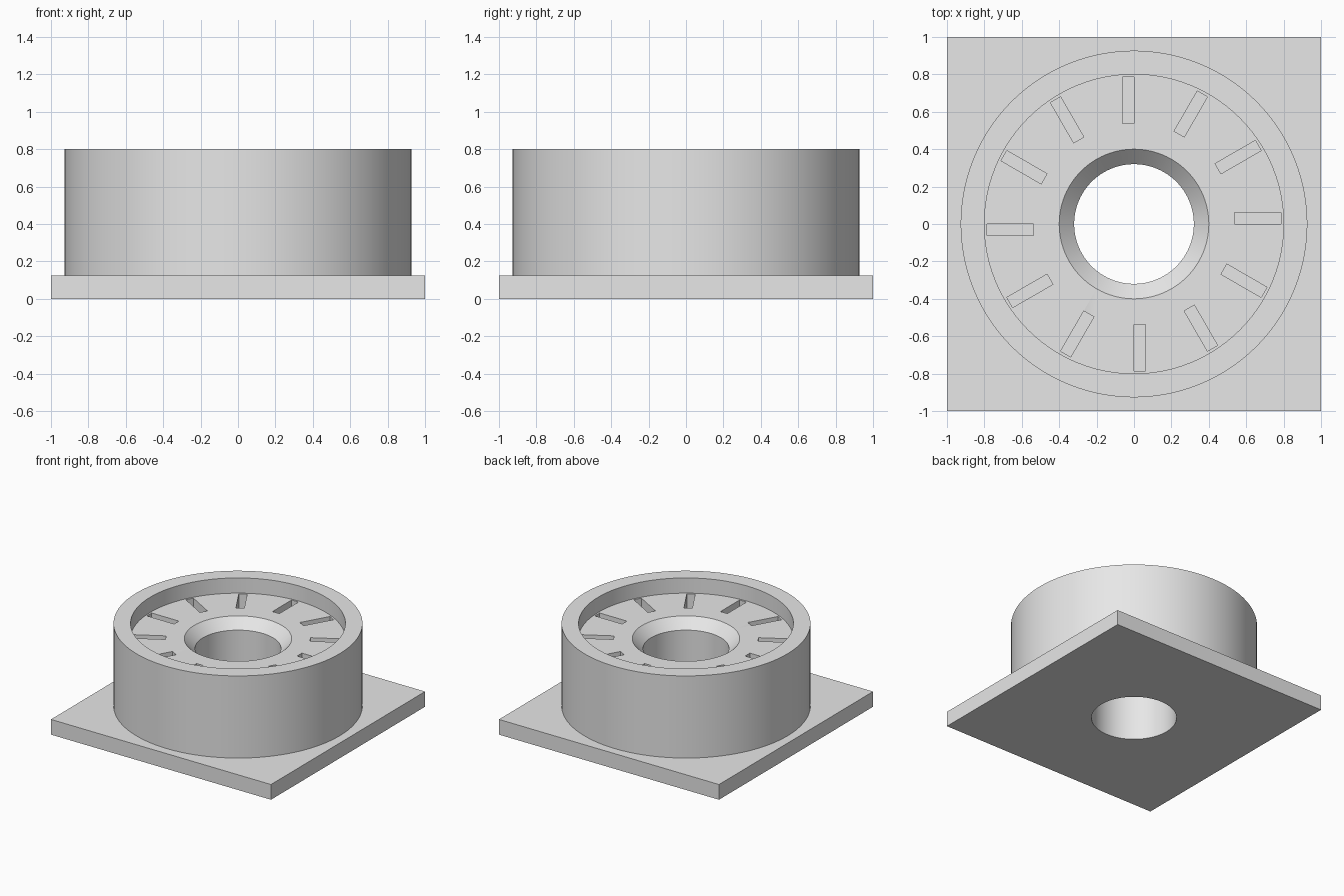
import bpy, bmesh, math
from mathutils import Matrix, Vector

cube = bpy.data.objects.get("Cube")
if cube:
    bpy.data.objects.remove(cube, do_unlink=True)

SEGMENTS = 96
BORE, WALL, RECESS = 0.32, 0.927, 0.8
PLATE_TOP, RIM, FLOOR = 0.125, 0.8, 0.675
SLOT_DEPTH = 0.125

grey = bpy.data.materials.new("light_grey")
grey.use_nodes = True
grey.diffuse_color = (0.8, 0.8, 0.8, 1)
grey.node_tree.nodes["Principled BSDF"].inputs["Base Color"].default_value = grey.diffuse_color


def make_object(name, bm):
    bmesh.ops.remove_doubles(bm, verts=bm.verts, dist=1e-5)
    bmesh.ops.recalc_face_normals(bm, faces=bm.faces)
    mesh = bpy.data.meshes.new(name)
    bm.to_mesh(mesh)
    bm.free()
    mesh.materials.append(grey)
    obj = bpy.data.objects.new(name, mesh)
    bpy.context.collection.objects.link(obj)
    return obj


def add_box(bm, low, high, angle=0):
    low, high = Vector(low), Vector(high)
    matrix = (Matrix.Rotation(angle, 4, 'Z') @ Matrix.Translation((low + high) / 2)
              @ Matrix.Diagonal((*(high - low), 1)))
    bmesh.ops.create_cube(bm, size=1, matrix=matrix)


def lathe(name, profile):
    """Stack of rings from (radius, height) pairs, capped at both ends."""
    bm = bmesh.new()
    rings = []
    for r, z in profile:
        rings.append([bm.verts.new((r * math.cos(a), r * math.sin(a), z))
                      for a in (math.tau * i / SEGMENTS for i in range(SEGMENTS))])
    for a, b in zip(rings, rings[1:]):
        for i in range(SEGMENTS):
            j = (i + 1) % SEGMENTS
            bm.faces.new((a[i], a[j], b[j], b[i]))
    bm.faces.new(rings[0])
    bm.faces.new(rings[-1])
    return make_object(name, bm)


def combine(target, other, operation):
    mod = target.modifiers.new(other.name, 'BOOLEAN')
    mod.operation, mod.object, mod.solver = operation, other, 'EXACT'
    bpy.context.view_layer.objects.active = target
    bpy.ops.object.modifier_apply(modifier=mod.name)
    bpy.data.objects.remove(other, do_unlink=True)


# Square mounting plate
bm = bmesh.new()
add_box(bm, (-1, -1, 0), (1, 1, PLATE_TOP))
housing = make_object("flanged_housing", bm)

# Round drum standing on the plate
combine(housing, lathe("drum", [(WALL, PLATE_TOP / 2), (WALL, RIM)]), 'UNION')

# Shallow recess inside the rim
combine(housing, lathe("recess_cutter", [(RECESS, FLOOR), (RECESS, RIM + 0.1)]), 'DIFFERENCE')

# Through bore with a countersunk mouth
combine(housing, lathe("bore_cutter", [(BORE, -0.1), (BORE, FLOOR - 0.08),
                                       (BORE + 0.16, FLOOR + 0.08)]), 'DIFFERENCE')

# Ring of twelve radial slots, each with one side on a radius
bm = bmesh.new()
for i in range(12):
    add_box(bm, (0.537, 0, FLOOR - SLOT_DEPTH), (0.785, 0.0625, FLOOR + 0.05),
            math.tau * i / 12)
combine(housing, make_object("slot_cutter", bm), 'DIFFERENCE')

# Smooth round walls, sharp edges
bpy.ops.object.select_all(action='DESELECT')
housing.select_set(True)
bpy.context.view_layer.objects.active = housing
bpy.ops.object.shade_smooth_by_angle(angle=math.radians(30))
